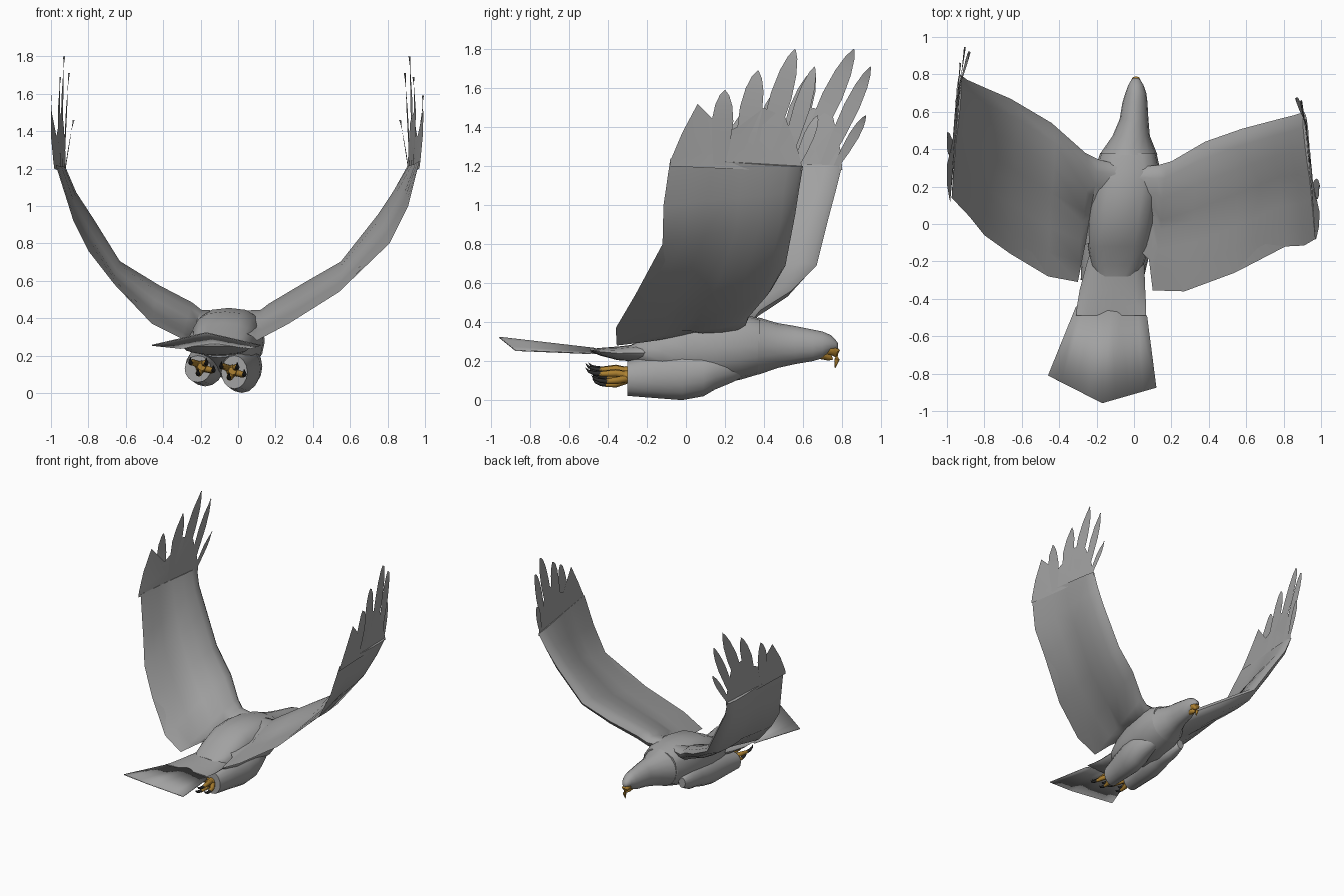
import bpy, bmesh, math
from mathutils import Vector

if "Cube" in bpy.data.objects:
    bpy.data.objects.remove(bpy.data.objects["Cube"])


def material(name, rgb):
    m = bpy.data.materials.new(name)
    m.diffuse_color = (*rgb, 1)
    m.use_nodes = True
    m.node_tree.nodes["Principled BSDF"].inputs["Base Color"].default_value = m.diffuse_color
    return m


GREY = material("feather_grey", (0.36, 0.36, 0.36))
ORANGE = material("beak_orange", (0.42, 0.22, 0.03))
DARK = material("claw_dark", (0.025, 0.025, 0.025))


def finish(name, verts, faces, mat, angle=50):
    mesh = bpy.data.meshes.new(name)
    mesh.from_pydata([tuple(v) for v in verts], [], faces)
    bm = bmesh.new()
    bm.from_mesh(mesh)
    bmesh.ops.recalc_face_normals(bm, faces=bm.faces)
    bm.to_mesh(mesh)
    bm.free()
    mesh.materials.append(mat)
    ob = bpy.data.objects.new(name, mesh)
    bpy.context.collection.objects.link(ob)
    bpy.context.view_layer.objects.active = ob
    ob.select_set(True)
    bpy.ops.object.shade_smooth_by_angle(angle=math.radians(angle))
    ob.select_set(False)
    return ob


def loft(name, rings, mat):
    """Skin closed rings of equal length and cap both ends."""
    n = len(rings[0])
    verts = [v for r in rings for v in r]
    faces = [(i * n + j, i * n + (j + 1) % n, (i + 1) * n + (j + 1) % n, (i + 1) * n + j)
             for i in range(len(rings) - 1) for j in range(n)]
    faces += [tuple(range(n)), tuple(range(len(verts) - n, len(verts)))]
    return finish(name, verts, faces, mat)


def trunk(name, stations, mat=GREY, n=16, power=1):
    """Oval rings along y: (y, centre x, top z, bottom z, half width); low power flattens the top."""
    rings = []
    for y, cx, top, bot, w in stations:
        ring = []
        for k in range(n):
            c, s = math.cos(2 * math.pi * k / n), math.sin(2 * math.pi * k / n)
            if s > 0:
                c, s = math.copysign(abs(c) ** power, c), s ** power
            ring.append((cx + w * c, y, (top + bot) / 2 + (top - bot) / 2 * s))
        rings.append(ring)
    return loft(name, rings, mat)


def tube(name, points, radii, mat, n=8):
    """Tapering round tube through points."""
    pts = [Vector(p) for p in points]
    rings = []
    for i, (p, r) in enumerate(zip(pts, radii)):
        d = pts[min(i + 1, len(pts) - 1)] - pts[max(i - 1, 0)]
        q = d.to_track_quat('Z', 'X')
        rings.append([p + q @ Vector((r * math.cos(2 * math.pi * k / n),
                                      r * math.sin(2 * math.pi * k / n), 0)) for k in range(n)])
    return loft(name, rings, mat)


# Head, torso, tail coverts and feathered thighs
trunk("head_and_neck", [(.780, .01, .292, .265, .014), (.768, .01, .308, .258, .026),
                        (.742, .01, .334, .245, .041), (.70, .01, .352, .215, .056),
                        (.65, .005, .362, .20, .067), (.56, 0, .38, .185, .077),
                        (.47, -.015, .395, .165, .10), (.37, -.03, .425, .13, .155)])
trunk("torso", [(.38, -.03, .418, .135, .15), (.28, -.035, .445, .105, .178),
                (.15, -.05, .455, .08, .183), (0, -.07, .435, .08, .18),
                (-.12, -.08, .375, .12, .165), (-.22, -.09, .31, .17, .14),
                (-.28, -.10, .285, .19, .10)], power=.72)
trunk("tail_coverts", [(-.10, -.09, .31, .20, .13), (-.22, -.10, .29, .195, .155),
                       (-.35, -.115, .275, .205, .175), (-.44, -.12, .268, .228, .185),
                       (-.49, -.122, .262, .25, .187)])
for side, cx, lift in (("right", .03, 0), ("left", -.165, .035)):
    trunk(side + "_thigh", [(.33, cx - .03, .22, .14, .03), (.24, cx - .01, .25, .092, .07),
                            (.15, cx, .26, .055 + lift * .6, .09), (.09, cx, .26, .02 + lift, .10),
                            (-.02, cx - .01, .26, lift, .10), (-.15, cx - .03, .24, .01 + lift, .085),
                            (-.30, cx - .05, .20, .022 + lift, .07)])

# Arched fan tail
verts, N = [], 8
for row in range(2):
    for k in range(N + 1):
        u = k / N
        arch = 1 - abs(2 * u - 1)
        if row == 0:
            verts.append((-.31 + .38 * u, -.44 - .05 * u, .242 + .026 * arch))
        else:
            verts.append((-.46 + .58 * u, -.81 - .065 * u - .115 * arch, .258 + .067 * arch))
faces = [(k, k + 1, N + 2 + k, N + 1 + k) for k in range(N)]
tail = finish("tail_fan", verts, faces, GREY)
tail.modifiers.new("thickness", 'SOLIDIFY').thickness = .006

# Hooked beak under the brow, with lower mandible
tube("beak", [(.01, .70, .255), (.01, .742, .262), (.01, .769, .243), (.01, .775, .21), (.01, .765, .166)],
     [.028, .034, .025, .014, .002], ORANGE)
tube("lower_beak", [(.01, .69, .24), (.01, .732, .222), (.01, .752, .208)], [.030, .020, .004], ORANGE)

# Wings: leading point, trailing point, arm half thickness
RIGHT = [((-.03, .30, .415), (-.03, -.08, .36), .03), ((.13, .315, .415), (.08, -.19, .30), .045),
         ((.20, .335, .455), (.10, -.355, .28), .05), ((.38, .44, .57), (.27, -.36, .37), .045),
         ((.58, .51, .69), (.54, -.26, .54), .04), ((.77, .56, .95), (.81, -.12, .80), .035),
         ((.85, .58, 1.08), (.91, -.115, 1.0), .027), ((.91, .60, 1.20), (.97, -.08, 1.24), .014)]
LEFT = [((-.05, .31, .415), (-.08, -.05, .36), .03), ((-.19, .345, .415), (-.26, -.11, .30), .045),
        ((-.26, .38, .46), (-.30, -.31, .29), .05), ((-.44, .54, .56), (-.46, -.28, .37), .045),
        ((-.66, .67, .69), (-.66, -.16, .58), .04), ((-.80, .73, .93), (-.80, -.06, .76), .035),
        ((-.89, .77, 1.08), (-.88, .04, .92), .027), ((-.93, .80, 1.20), (-.975, .14, 1.22), .014)]
PROFILE = [(.03, .6), (.12, 1), (.28, .9), (.45, .5), (.53, .17), (.68, .13), (.84, .1)]


def wing(name, stations):
    rings = []
    for i, (lead, trail, th) in enumerate(stations):
        L, T = Vector(lead), Vector(trail)
        a, b = stations[max(i - 1, 0)], stations[min(i + 1, len(stations) - 1)]
        span = (Vector(b[0]) + Vector(b[1]) - Vector(a[0]) - Vector(a[1]))
        nrm = (T - L).cross(span).normalized()
        up = [L.lerp(T, u) + nrm * th * h for u, h in PROFILE]
        low = [L.lerp(T, u) - nrm * th * h for u, h in reversed(PROFILE)]
        rings.append([L] + up + [T] + low)
    return loft(name, rings, GREY)


# Wing tips: one hand sheet and separate primary feathers, laid out in y, z
HAND = [(.60, 1.18), (.25, 1.185), (-.085, 1.20), (-.075, 1.24), (-.02, 1.37), (.06, 1.52), (.115, 1.43),
        (.16, 1.35), (.28, 1.41), (.40, 1.50), (.51, 1.45), (.575, 1.28)]
PRIMARIES = [((.17, 1.2), (.20, 1.59), .055, .018), ((.28, 1.2), (.37, 1.69), .058, -.006),
             ((.38, 1.2), (.56, 1.80), .055, .003), ((.50, 1.2), (.66, 1.71), .042, -.006),
             ((.565, 1.2), (.675, 1.46), .028, -.03)]
BLADE = [(0, .5), (.3, .85), (.6, 1), (.8, .8), (.93, .45), (1, .05)]


def tip_point(s, y, z, off=0):
    back = (.6 - y) / .68
    x = .908 + .062 * back + .045 * back * min(1, max(0, (z - 1.2) / .3)) + off
    if s < 0:
        x, y = min(x + .012, 1), y + .205 + .16 * (z - 1.2)
    return (s * min(x, 1), y, z)


for side, s, st in (("right", 1, RIGHT), ("left", -1, LEFT)):
    wing(side + "_wing", st)
    centre = tip_point(s, .28, 1.3)
    rim = [tip_point(s, *p) for p in HAND]
    k = len(rim)
    finish(side + "_hand", [centre] + rim, [(0, i + 1, (i + 1) % k + 1) for i in range(k)], GREY)
    for i, (b, t, w, off) in enumerate(PRIMARIES):
        B, T = Vector(b), Vector(t)
        d = (T - B).normalized()
        cross = Vector((d.y, -d.x))
        verts = []
        for f, h in BLADE:
            c = B.lerp(T, f)
            for e in (-1, 1):
                p = c + cross * w * h * e
                verts.append(tip_point(s, p.x, p.y, f * (off + .006 * e)))
        finish(f"{side}_primary_{i + 1}", verts,
               [(2 * j, 2 * j + 1, 2 * j + 3, 2 * j + 2) for j in range(len(BLADE) - 1)], GREY)

# Feet: shank, toes and curved claws
TOES = ((-.058, .024, .07), (-.018, -.035, .05), (.025, .02, .085), (.062, -.018, .055))
for side, x, z in (("right", -.03, .118), ("left", -.195, .14)):
    tube(side + "_shank", [(x, -.25, z), (x, -.31, z), (x, -.355, z)], [.030, .034, .022], ORANGE)
    for i, (dx, dz, reach) in enumerate(TOES):
        y = -.35 - reach
        tube(f"{side}_toe_{i + 1}", [(x + dx * .3, -.31, z + dz * .5), (x + dx * .8, -.36, z + dz),
                                     (x + dx, y - .01, z + dz - .004)], [.019, .018, .012], ORANGE)
        tube(f"{side}_claw_{i + 1}", [(x + dx, y, z + dz - .004), (x + dx * 1.05, y - .035, z + dz),
                                      (x + dx * 1.05, y - .064, z + dz + .010), (x + dx, y - .08, z + dz + .028)],
             [.012, .011, .007, .001], DARK)
